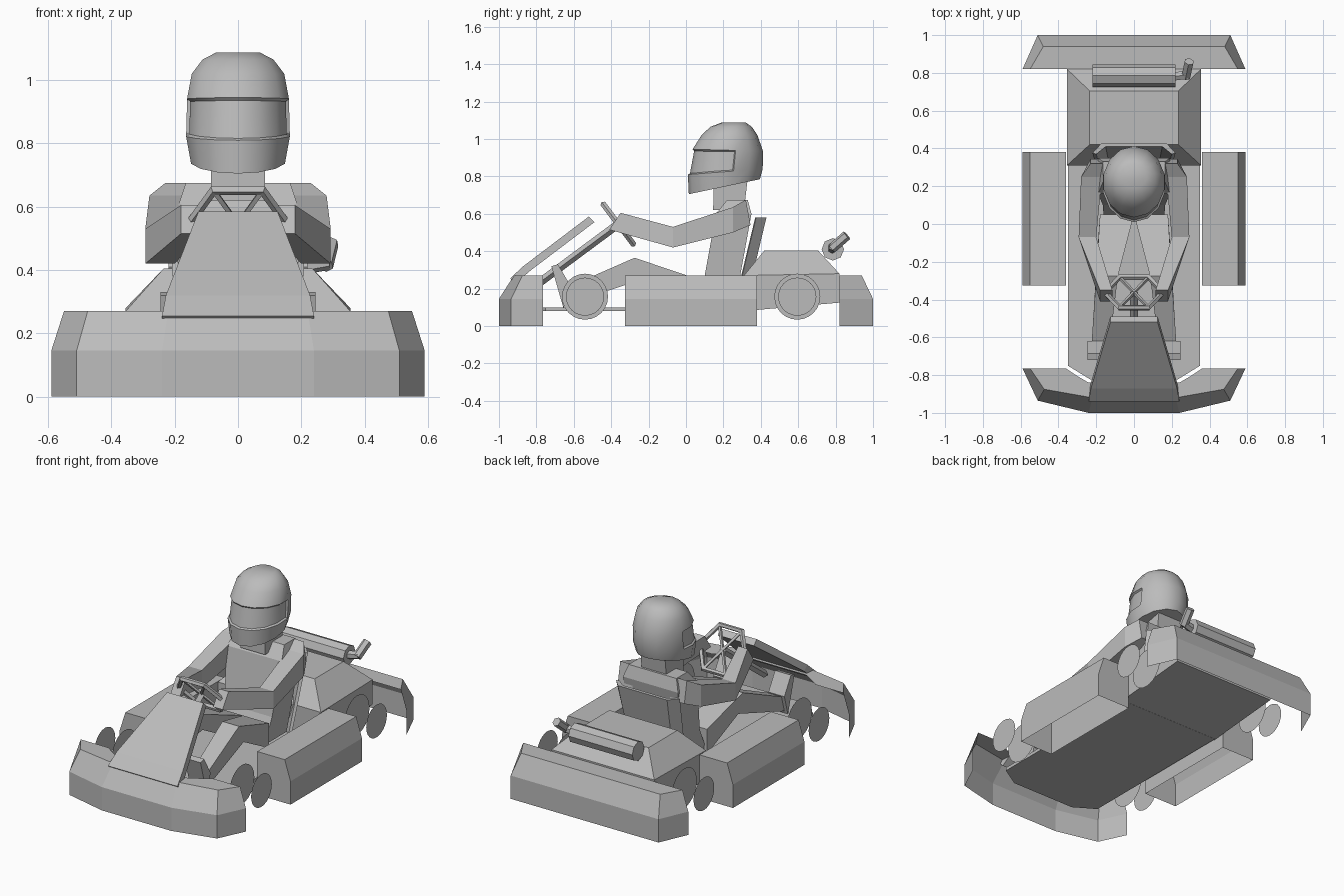
import bpy, bmesh
from math import sin, cos, pi, radians
from mathutils import Vector, Matrix

cube = bpy.data.objects.get("Cube")
if cube:
    bpy.data.objects.remove(cube)

grey = bpy.data.materials.new("plain_grey")
grey.use_nodes = True
grey.diffuse_color = (0.5, 0.5, 0.5, 1)
grey.node_tree.nodes["Principled BSDF"].inputs["Base Color"].default_value = (0.5, 0.5, 0.5, 1)


def finish(name, bm, mirror=False):
    """Turn a bmesh into a named object, optionally mirrored over x."""
    bmesh.ops.recalc_face_normals(bm, faces=bm.faces)
    me = bpy.data.meshes.new(name)
    bm.to_mesh(me)
    bm.free()
    me.materials.append(grey)
    ob = bpy.data.objects.new(name, me)
    bpy.context.collection.objects.link(ob)
    if mirror:
        ob.modifiers.new("mirror", "MIRROR").use_clip = True
    return ob


def skin(rings, closed=True, caps=True):
    """Bridge a list of equal-length point rings."""
    bm = bmesh.new()
    loops = [[bm.verts.new(p) for p in ring] for ring in rings]
    n = len(loops[0])
    for a, b in zip(loops, loops[1:]):
        for i in range(n if closed else n - 1):
            j = (i + 1) % n
            bm.faces.new((a[i], a[j], b[j], b[i]))
    if caps:
        bm.faces.new(loops[0])
        bm.faces.new(loops[-1])
    return bm


def loft(name, rings, mirror=False, closed=True, caps=True):
    return finish(name, skin(rings, closed, caps), mirror)


def prism(name, profile, x0, x1, mirror=False):
    """Extrude a (y, z) profile across x."""
    return loft(name, [[(x, y, z) for y, z in profile] for x in (x0, x1)], mirror)


def limb(name, stations):
    """Box limb through (inner x, outer x, top (y, z), bottom (y, z))."""
    loft(name, [[(a, *t), (b, *t), (b, *u), (a, *u)] for a, b, t, u in stations], True)


def stack(name, levels):
    """Stack rectangles given as (z, front y, back y, half width)."""
    return loft(name, [[(-w, f, z), (w, f, z), (w, b, z), (-w, b, z)]
                       for z, f, b, w in levels])


def rod(name, p, q, r, sides=6):
    p, q = Vector(p), Vector(q)
    bm = bmesh.new()
    rot = (q - p).to_track_quat("Z", "Y").to_matrix().to_4x4()
    bmesh.ops.create_cone(bm, cap_ends=True, segments=sides, radius1=r, radius2=r,
                          depth=(q - p).length,
                          matrix=Matrix.Translation((p + q) / 2) @ rot)
    return finish(name, bm)


def shell(name, lower, upper, inner):
    """Hollow bumper: wall, chamfer and top, open underneath."""
    levels = ((lower, 0), (lower, 0.145), (upper, 0.27), (inner, 0.27))
    loft(name, [[(x, y, z) for x, y in line] for line, z in levels],
         True, closed=False, caps=False)


# Bumpers
shell("front_bumper",
      [(0, -1), (0.24, -1), (0.51, -0.935), (0.59, -0.765)],
      [(0, -0.92), (0.22, -0.92), (0.475, -0.875), (0.55, -0.765)],
      [(0, -0.84), (0.24, -0.84), (0.3, -0.805), (0.36, -0.765)])
shell("rear_bumper",
      [(0, 1), (0.51, 1), (0.59, 0.82)],
      [(0, 0.94), (0.48, 0.94), (0.55, 0.82)],
      [(0, 0.82), (0.3, 0.82), (0.54, 0.82)])

# Side pods, open underneath
pod = [(0.36, 0), (0.36, 0.27), (0.55, 0.27), (0.59, 0.145), (0.59, 0)]
loft("side_pod", [[(x, y, z) for x, z in pod] for y in (-0.325, 0.38)],
     True, closed=False)

# Floor pan
outline = [(0.35, 0.32), (0.35, -0.75), (0.22, -0.83)]
outline += [(-x, y) for x, y in reversed(outline)]
loft("floor_pan", [[(x, y, z) for x, y in outline] for z in (0.08, 0.1)])

# Engine cover with tapered top and rising underside
loft("engine_cover", [
    [(-w, f, zf), (w, f, zf), (w, b, zb), (-w, b, zb)]
    for w, f, b, zf, zb in ((0.355, 0.31, 0.82, 0.08, 0.125),
                            (0.355, 0.31, 0.82, 0.27, 0.28),
                            (0.235, 0.42, 0.705, 0.405, 0.405))])

# Wheels: a larger inner disc and a smaller outer disc
for place, y in (("front", -0.54), ("rear", 0.595)):
    for part, x, r in (("inner", 0.405, 0.123), ("outer", 0.54, 0.102)):
        bm = bmesh.new()
        bmesh.ops.create_circle(
            bm, cap_ends=True, segments=24, radius=r,
            matrix=Matrix.Translation((x, y, 0.157)) @ Matrix.Rotation(pi / 2, 4, "Y"))
        finish(f"{place}_wheel_{part}_disc", bm, True)

# Sloping nose panel
loft("nose_panel", [
    [(-w, y, z), (w, y, z), (w, y + 0.03, z - 0.03), (-w, y + 0.03, z - 0.03)]
    for w, y, z in ((0.24, -0.94, 0.255), (0.228, -0.87, 0.32), (0.125, -0.52, 0.585))])

# Steering column, hexagonal wheel and spokes
hub = Vector((0, -0.362, 0.545))
tilt = radians(-53)
rod("steering_column", (0, -0.78, 0.235), hub, 0.022, 4)
bpy.ops.mesh.primitive_torus_add(major_segments=6, minor_segments=5, major_radius=0.155,
                                 minor_radius=0.016, location=hub, rotation=(tilt, 0, 0))
wheel = bpy.context.object
wheel.name = "steering_wheel"
wheel.data.materials.append(grey)
for i, deg in enumerate((60, 120, 240, 300)):
    a = radians(deg)
    tip = hub + Matrix.Rotation(tilt, 3, "X") @ Vector((0.15 * cos(a), 0.15 * sin(a), 0))
    rod(f"steering_spoke_{i + 1}", hub, tip, 0.01, 4)

# Seat back: shallow bucket section leaning rearward
bucket = [(0.22, -0.055), (0.17, 0), (-0.17, 0), (-0.22, -0.055),
          (-0.2, -0.06), (-0.15, -0.02), (0.15, -0.02), (0.2, -0.06)]
loft("seat_back", [[(x * s, y + back, z) for x, y in bucket]
                   for s, back, z in ((0.85, 0.315, 0.1), (1, 0.43, 0.58))])

# Driver body
stack("torso", [(0.12, 0.03, 0.25, 0.16), (0.27, 0.1, 0.29, 0.165),
                (0.6, 0.16, 0.35, 0.19), (0.675, 0.22, 0.33, 0.165)])
stack("neck", [(0.62, 0.145, 0.31, 0.085), (0.79, 0.15, 0.33, 0.085)])
limb("arm", [(0.13, 0.23, (0.32, 0.675), (0.345, 0.54)),
             (0.17, 0.28, (0.25, 0.635), (0.25, 0.5)),
             (0.2, 0.293, (-0.07, 0.53), (-0.07, 0.42)),
             (0.115, 0.18, (-0.35, 0.605), (-0.41, 0.515))])
limb("leg", [(0, 0.18, (0.05, 0.255), (0.05, 0.1)),
             (0.085, 0.2, (-0.275, 0.365), (-0.23, 0.25)),
             (0.13, 0.225, (-0.64, 0.205), (-0.66, 0.11))])
prism("foot", [(-0.72, 0.32), (-0.685, 0.33), (-0.62, 0.22), (-0.655, 0.095)],
      0.135, 0.245, True)

# Helmet: oval rings, lower ones dipping at the front
levels = [(0.745, 0.04, 0.015, 0.395, 0.152), (0.825, 0.015, 0.01, 0.41, 0.168),
          (0.94, -0.005, 0.035, 0.412, 0.165), (1.02, 0, 0.083, 0.382, 0.15),
          (1.065, 0, 0.13, 0.352, 0.115), (1.088, 0, 0.19, 0.32, 0.07)]
n = 14
rings = []
for z, dip, front, back, w in levels:
    ring = []
    for i in range(n):
        a = 2 * pi * i / n
        ring.append((w * sin(a), (front + back) / 2 - (back - front) / 2 * cos(a),
                     z - dip * cos(a)))
    rings.append(ring)
bm = skin(rings)
# Recessed visor on the front band
bmesh.ops.recalc_face_normals(bm, faces=bm.faces)
band = []
for f in bm.faces:
    c = f.calc_center_median()
    if 0.8 < c.z < 0.95 and c.y < 0.22 and len(f.verts) == 4:
        band.append(f)
bmesh.ops.inset_region(bm, faces=band, thickness=0.008, depth=-0.01)
helmet = finish("helmet", bm)

# Muffler and bent exhaust tip
muffler = rod("muffler", (-0.22, 0.785, 0.41), (0.22, 0.785, 0.41), 0.06, 8)
rod("exhaust_elbow", (0.2, 0.78, 0.41), (0.285, 0.79, 0.425), 0.025)
rod("exhaust_tip", (0.275, 0.78, 0.415), (0.292, 0.86, 0.485), 0.027)

# Smooth the rounded parts, keeping creases sharp
for ob in (helmet, muffler):
    bpy.ops.object.select_all(action="DESELECT")
    ob.select_set(True)
    bpy.context.view_layer.objects.active = ob
    bpy.ops.object.shade_smooth_by_angle(angle=radians(40 if ob is helmet else 30))
